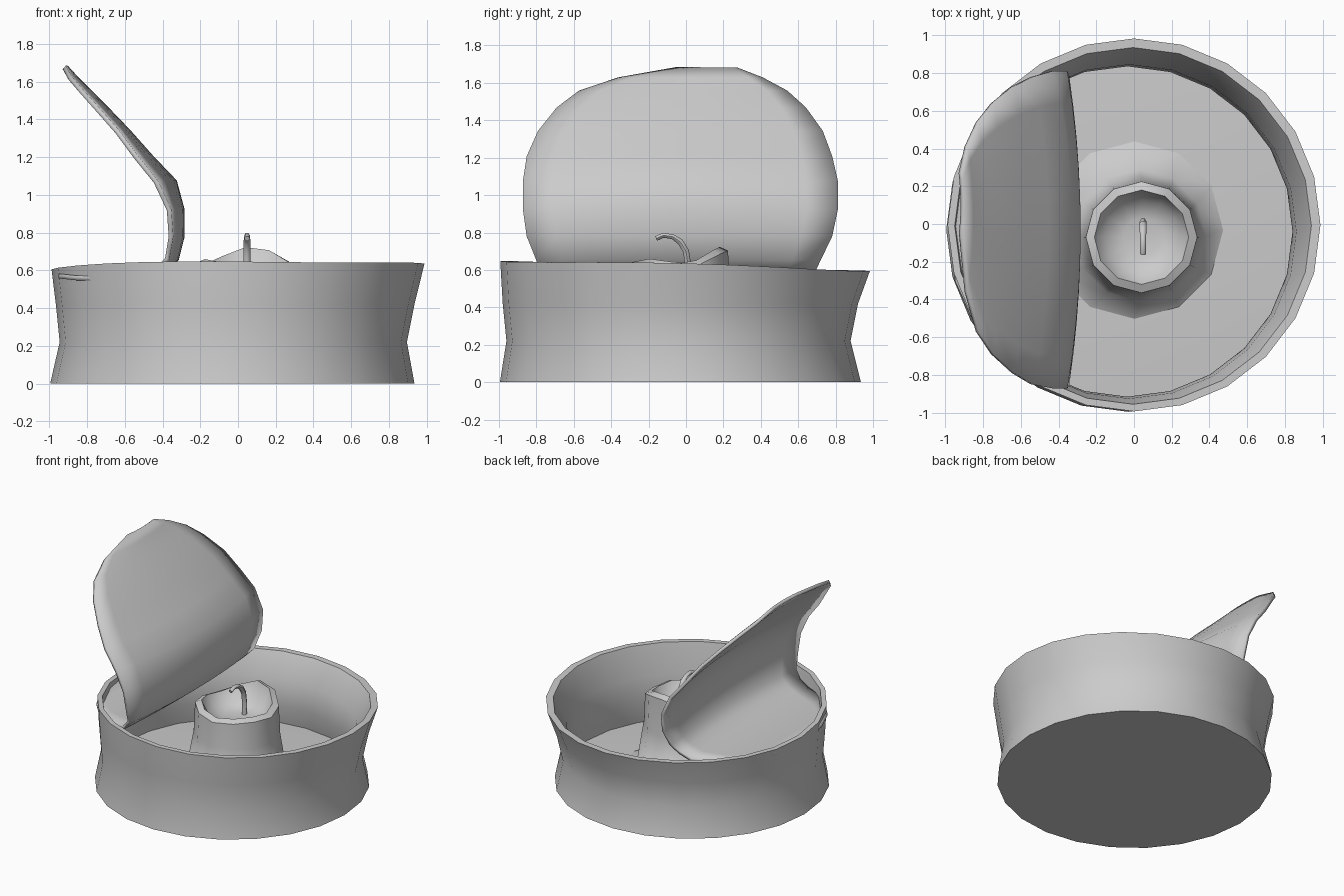
import bpy, bmesh, math
from mathutils import Vector

if "Cube" in bpy.data.objects:
    bpy.data.objects.remove(bpy.data.objects["Cube"])

grey = bpy.data.materials.new("plain grey")
grey.diffuse_color = (0.6, 0.6, 0.6, 1)
grey.use_nodes = True
grey.node_tree.nodes["Principled BSDF"].inputs["Base Color"].default_value = grey.diffuse_color


def finish(bm, name, angle=40):
    bmesh.ops.recalc_face_normals(bm, faces=bm.faces[:])
    me = bpy.data.meshes.new(name)
    bm.to_mesh(me)
    bm.free()
    ob = bpy.data.objects.new(name, me)
    bpy.context.collection.objects.link(ob)
    me.materials.append(grey)
    bpy.ops.object.select_all(action='DESELECT')
    ob.select_set(True)
    bpy.context.view_layer.objects.active = ob
    bpy.ops.object.shade_smooth_by_angle(angle=math.radians(angle))
    return ob


def lathe(name, rings, n, wobble=lambda i, a: 0.0, angle=40):
    """rings: (cx, cy, radius, z); wobble adds height per ring and angle; ends are capped"""
    bm = bmesh.new()
    loops = []
    for i, (cx, cy, r, z) in enumerate(rings):
        loop = []
        for k in range(n):
            a = 2 * math.pi * k / n
            loop.append(bm.verts.new((cx + r * math.cos(a), cy + r * math.sin(a), z + wobble(i, a))))
        loops.append(loop)
    for a, b in zip(loops, loops[1:]):
        for k in range(n):
            m = (k + 1) % n
            bm.faces.new((a[k], a[m], b[m], b[k]))
    for (cx, cy, r, z), loop in ((rings[0], loops[0]), (rings[-1], loops[-1])):
        tip = bm.verts.new((cx, cy, z))
        for k in range(n):
            bm.faces.new((tip, loop[k], loop[(k + 1) % n]))
    return finish(bm, name, angle)


# tin: pinched outer wall, rolled-over lip, inner wall and floor
def lip_wave(i, a):
    if i not in (3, 4):
        return 0.0
    return 0.017 * math.cos(a + 1.0) - 0.012 * math.sin(a) + 0.006 * math.cos(3 * a)


lathe("tin", [
    (-0.03, -0.03, 0.965, 0.0),
    (-0.025, -0.04, 0.92, 0.22),
    (-0.015, -0.03, 0.95, 0.42),
    (0.0, -0.005, 0.988, 0.62),
    (-0.005, -0.01, 0.945, 0.62),
    (-0.025, -0.04, 0.885, 0.42),
    (-0.035, -0.04, 0.875, 0.22),
    (-0.03, -0.03, 0.90, 0.07),
    (0.02, -0.05, 0.50, 0.09),
], 24, lip_wave)


# candle: flared foot, uneven melted rim and hollow top
def rim_wave(i, a):
    if i not in (3, 4):
        return 0.0
    return 0.03 * math.sin(a) + 0.022 * math.cos(2 * a - 2.6) + 0.02 * math.cos(3 * a - 4.4)


lathe("candle", [
    (0.0, -0.03, 0.48, 0.085),
    (0.03, -0.06, 0.35, 0.15),
    (0.04, -0.07, 0.305, 0.42),
    (0.04, -0.07, 0.295, 0.635),
    (0.04, -0.07, 0.25, 0.655),
    (0.04, -0.07, 0.20, 0.56),
    (0.04, -0.07, 0.10, 0.53),
], 12, rim_wave, 60)

# wick: bent tapering tube
path = [(0.01, 0.50), (0.012, 0.62), (0.0, 0.70), (-0.03, 0.75), (-0.07, 0.777), (-0.12, 0.785), (-0.16, 0.768)]
cu = bpy.data.curves.new("wick_path", 'CURVE')
cu.dimensions = '3D'
cu.bevel_depth = 0.019
cu.bevel_resolution = 1
cu.use_fill_caps = True
sp = cu.splines.new('POLY')
sp.points.add(len(path) - 1)
for p, (y, z) in zip(sp.points, path):
    p.co = (0.048, y, z, 1)
    p.radius = 1.0 if z < 0.76 else 0.8
tmp = bpy.data.objects.new("wick_path", cu)
bpy.context.collection.objects.link(tmp)
bpy.context.view_layer.update()
me = bpy.data.meshes.new_from_object(tmp.evaluated_get(bpy.context.evaluated_depsgraph_get()))
bm = bmesh.new()
bm.from_mesh(me)
bpy.data.objects.remove(tmp)
bpy.data.meshes.remove(me)
finish(bm, "wick", 60)

# lid: round sheet still joined at the left rim, folded up and back
# rows: x, z, low y, high y, how far the edges bow to the left
rows = [
    (-0.95, 0.57, -0.30, 0.25, 0.0),
    (-0.86, 0.56, -0.50, 0.42, 0.0),
    (-0.70, 0.555, -0.68, 0.60, 0.0),
    (-0.52, 0.565, -0.76, 0.68, 0.0),
    (-0.40, 0.60, -0.78, 0.69, 0.03),
    (-0.325, 0.66, -0.80, 0.72, 0.05),
    (-0.295, 0.78, -0.85, 0.78, 0.06),
    (-0.295, 0.92, -0.87, 0.81, 0.07),
    (-0.335, 1.07, -0.87, 0.81, 0.10),
    (-0.46, 1.20, -0.85, 0.78, 0.08),
    (-0.58, 1.335, -0.79, 0.73, 0.06),
    (-0.70, 1.46, -0.69, 0.64, 0.05),
    (-0.79, 1.55, -0.57, 0.54, 0.04),
    (-0.86, 1.62, -0.36, 0.41, 0.03),
    (-0.91, 1.675, -0.05, 0.27, 0.01),
]
bm = bmesh.new()
cols = 10
grid = []
for x, z, y0, y1, bow in rows:
    row = []
    for k in range(cols + 1):
        t = 2 * k / cols - 1
        row.append(bm.verts.new((x - bow * t * t, y0 + (y1 - y0) * k / cols, z)))
    grid.append(row)
for a, b in zip(grid, grid[1:]):
    for k in range(cols):
        bm.faces.new((a[k], a[k + 1], b[k + 1], b[k]))
lid = finish(bm, "peeled_lid", 50)
mod = lid.modifiers.new("thickness", 'SOLIDIFY')
mod.thickness = 0.025
mod.offset = 0
